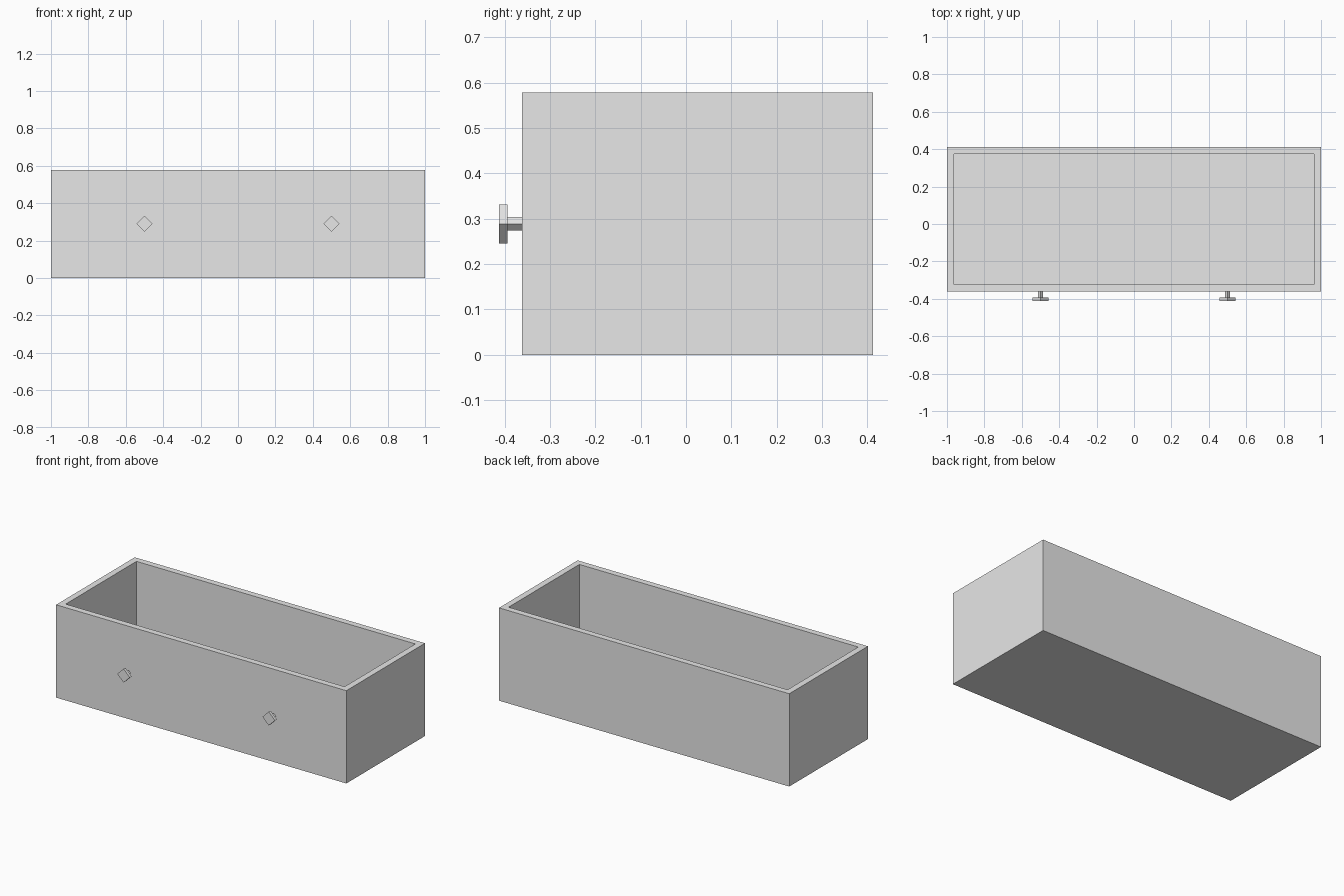
import bpy, bmesh, math
from mathutils import Matrix, Vector

default = bpy.data.objects.get("Cube")
if default:
    bpy.data.objects.remove(default, do_unlink=True)

FRONT, BACK, HEIGHT, WALL = -0.362, 0.412, 0.578, 0.055

grey = bpy.data.materials.new("light_grey")
grey.use_nodes = True
grey.diffuse_color = (0.8, 0.8, 0.8, 1)
grey.node_tree.nodes["Principled BSDF"].inputs["Base Color"].default_value = (0.8, 0.8, 0.8, 1)


def finish(bm, name):
    mesh = bpy.data.meshes.new(name)
    bm.to_mesh(mesh)
    bm.free()
    mesh.materials.append(grey)
    obj = bpy.data.objects.new(name, mesh)
    bpy.context.collection.objects.link(obj)
    return obj


def box(size, centre, spin=0):
    """Box mesh, optionally turned about the front-to-back axis."""
    bm = bmesh.new()
    bmesh.ops.create_cube(bm, size=1, matrix=Matrix.Translation(centre)
                          @ Matrix.Rotation(spin, 4, 'Y')
                          @ Matrix.Diagonal((*size, 1)))
    return bm


# Open box: inset the top face and sink it to make the hollow
bm = box((2, BACK - FRONT, HEIGHT), (0, (FRONT + BACK) / 2, HEIGHT / 2))
top = max(bm.faces, key=lambda f: f.calc_center_median().z)
bmesh.ops.inset_region(bm, faces=[top], thickness=WALL)
floor = bmesh.ops.extrude_discrete_faces(bm, faces=[top])["faces"][0]
bmesh.ops.translate(bm, verts=floor.verts, vec=Vector((0, 0, WALL - HEIGHT)))
finish(bm, "drawer_box")

# Two diamond knobs, each a thin stem and a wider head
for side, x in (("right", -0.5), ("left", 0.5)):
    for part, diagonal, y0, y1 in (("stem", 0.029, -0.395, FRONT),
                                   ("head", 0.086, -0.412, -0.394)):
        edge = diagonal / math.sqrt(2)
        bm = box((edge, y1 - y0, edge), (x, (y0 + y1) / 2, HEIGHT / 2), math.pi / 4)
        finish(bm, f"{side}_knob_{part}")
